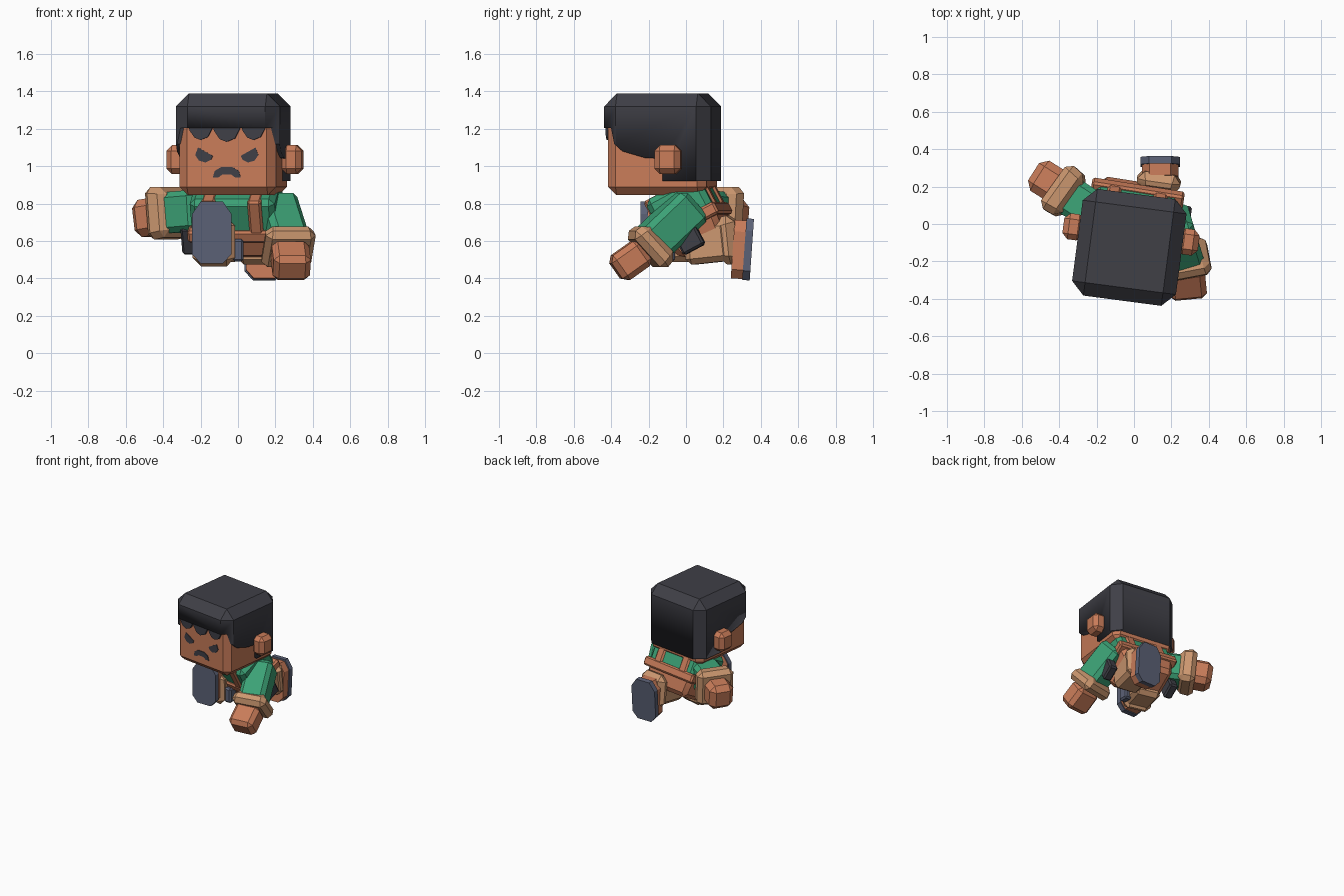
import bpy, bmesh, math
from mathutils import Matrix, Vector

if "Cube" in bpy.data.objects:
    bpy.data.objects.remove(bpy.data.objects["Cube"])


def material(name, rgb):
    m = bpy.data.materials.new(name)
    m.diffuse_color = (*rgb, 1)
    m.use_nodes = True
    m.node_tree.nodes["Principled BSDF"].inputs["Base Color"].default_value = m.diffuse_color
    return m


SKIN = material("warm brown", (0.58, 0.20, 0.10))
TAN = material("tan", (0.60, 0.31, 0.16))
GREEN = material("green", (0.045, 0.36, 0.18))
SLATE = material("slate", (0.105, 0.12, 0.18))
DARK = material("charcoal", (0.05, 0.05, 0.062))

T = Matrix.Translation
R = lambda deg, axis: Matrix.Rotation(math.radians(deg), 4, axis)


def finish(bm, name, matrix, mat):
    bmesh.ops.recalc_face_normals(bm, faces=bm.faces)
    me = bpy.data.meshes.new(name)
    bm.to_mesh(me)
    bm.free()
    me.transform(matrix)
    me.materials.append(mat)
    ob = bpy.data.objects.new(name, me)
    bpy.context.collection.objects.link(ob)
    bpy.ops.object.select_all(action='DESELECT')
    ob.select_set(True)
    bpy.context.view_layer.objects.active = ob
    bpy.ops.object.shade_smooth_by_angle(angle=math.radians(30))
    return ob


def block(name, center, size, mat, frame=Matrix(), bevel=0.02, taper=1.0):
    """Bevelled box; taper scales its lower (-z) end."""
    bm = bmesh.new()
    bmesh.ops.create_cube(bm, size=1)
    for v in bm.verts:
        k = taper if v.co.z < 0 else 1
        v.co = Vector((v.co.x * size[0] * k, v.co.y * size[1] * k, v.co.z * size[2]))
    if bevel:
        bmesh.ops.bevel(bm, geom=bm.edges[:], offset=bevel, segments=1, affect='EDGES')
    return finish(bm, name, frame @ T(center), mat)


def limb(name, p, q, w, h, mat, bevel=0.03, taper=1.0):
    """Bevelled box running from p to q."""
    p, q = Vector(p), Vector(q)
    d = q - p
    frame = T((p + q) / 2) @ d.to_track_quat('Z', 'Y').to_matrix().to_4x4()
    return block(name, (0, 0, 0), (w, h, d.length), mat, frame, bevel, taper)


def prism(name, pts, depth, mat, frame):
    """Outline in local xy, extruded evenly along local z."""
    bm = bmesh.new()
    lo = [bm.verts.new((x, y, -depth / 2)) for x, y in pts]
    hi = [bm.verts.new((x, y, depth / 2)) for x, y in pts]
    bm.faces.new(lo)
    bm.faces.new(hi)
    n = len(pts)
    for i in range(n):
        bm.faces.new((lo[i], lo[(i + 1) % n], hi[(i + 1) % n], hi[i]))
    return finish(bm, name, frame, mat)


FRONT = R(90, 'X')                                             # xy outline -> xz
SIDE = Matrix(((0, 0, 1), (1, 0, 0), (0, 1, 0))).to_4x4()      # xy outline -> yz

# Head with ears, turned slightly
HEAD = T((-0.025, -0.125, 0)) @ R(-7.5, 'Z')
block("head", (0, 0, 1.07), (0.52, 0.53, 0.45), SKIN, HEAD, 0.045)
for s, side in ((-1, "left"), (1, "right")):
    block(side + "_ear", (s * 0.31, 0.07, 1.035), (0.11, 0.14, 0.155), SKIN, HEAD, 0.03)

# Hair cap cut away around the face
hair = block("hair", (0, 0, 1.095), (0.56, 0.575, 0.59), DARK, HEAD, 0.07)
cut = prism("hair_cutter", [(-0.4, 1.205), (-0.245, 1.205), (-0.225, 1.12), (-0.18, 1.08),
                            (-0.06, 1.045), (0.035, 1.04), (0.035, 0.92), (0.4, 0.92),
                            (0.4, 0.7), (-0.4, 0.7)], 1, DARK, HEAD @ SIDE)
mod = hair.modifiers.new("cut", 'BOOLEAN')
mod.operation, mod.object, mod.solver = 'DIFFERENCE', cut, 'EXACT'
bpy.context.view_layer.objects.active = hair
bpy.ops.object.modifier_apply(modifier="cut")
bpy.data.objects.remove(cut)

# Scalloped fringe
for i, (x, w, dz) in enumerate(((-0.14, 0.065, 0.065), (0.0, 0.075, 0.075), (0.145, 0.065, 0.065))):
    prism(f"fringe_{i}", [(x - w, 1.22), (x - w * 0.9, 1.19), (x - w * 0.5, 1.205 - dz * 0.8),
                          (x, 1.205 - dz), (x + w * 0.6, 1.205 - dz * 0.75),
                          (x + w * 0.95, 1.2), (x + w, 1.22)],
          0.02, DARK, HEAD @ T((0, -0.272, 0)) @ FRONT)

# Frowning face plates
FACE = HEAD @ T((0, -0.266, 0)) @ FRONT
for s, side in ((-1, "left"), (1, "right")):
    prism(side + "_eye", [(s * x, z) for x, z in ((0.075, 1.055), (0.155, 1.10), (0.17, 1.06),
                                                  (0.15, 1.03), (0.115, 1.02), (0.085, 1.035))],
          0.008, DARK, FACE)
prism("mouth", [(-0.075, 0.94), (-0.065, 0.975), (-0.03, 0.995), (0.03, 0.995), (0.065, 0.975),
                (0.075, 0.94), (0.045, 0.94), (0.025, 0.955), (-0.025, 0.955), (-0.045, 0.94)],
      0.008, DARK, FACE)

# Torso leaning forward, with vest straps, belt and pouches
BODY = T((0, 0.045, 0.70)) @ R(-9, 'Z') @ R(28, 'X')
block("shirt", (0, 0, 0.09), (0.46, 0.32, 0.24), GREEN, BODY, 0.03)
block("hips", (0, 0, -0.075), (0.46, 0.32, 0.16), SKIN, BODY, 0.03, 0.85)
block("belt", (0, 0, 0), (0.50, 0.355, 0.07), SKIN, BODY, 0.012)
for s, side in ((-1, "left"), (1, "right")):
    block(side + "_strap", (s * 0.125, 0, 0.09), (0.075, 0.345, 0.25), SKIN, BODY, 0.012)
    block(side + "_pouch", (s * 0.265, -0.03, -0.07), (0.07, 0.13, 0.16), DARK, BODY, 0.012)
block("buckle", (0.0, -0.10, 0.55), (0.06, 0.08, 0.12), SLATE, bevel=0.012)

# Arms: sleeve, flared cuff, fist
limb("left_sleeve", (-0.19, 0.05, 0.765), (-0.36, 0.16, 0.75), 0.21, 0.22, GREEN)
limb("left_cuff", (-0.32, 0.135, 0.757), (-0.425, 0.21, 0.745), 0.29, 0.29, TAN, 0.035, 0.9)
limb("left_fist", (-0.38, 0.18, 0.74), (-0.53, 0.275, 0.715), 0.19, 0.2, SKIN, 0.04)
limb("right_sleeve", (0.2, 0.04, 0.80), (0.27, -0.19, 0.58), 0.20, 0.21, GREEN)
limb("right_cuff", (0.26, -0.145, 0.61), (0.275, -0.225, 0.535), 0.28, 0.27, TAN, 0.035, 0.9)
limb("right_fist", (0.275, -0.22, 0.55), (0.29, -0.375, 0.44), 0.2, 0.16, SKIN, 0.03)

# Legs: trouser, flared cuff, foot and sole; one kicks forward, one back
SOLE = [(-0.105, -0.115), (-0.06, -0.165), (0.06, -0.165), (0.105, -0.115),
        (0.105, 0.10), (0.06, 0.165), (-0.06, 0.165), (-0.105, 0.10)]
legs = (("left", (-0.08, 0.08, 0.60), (-0.14, -0.17, 0.595), 0.645, -1, 0),
        ("right", (0.10, 0.0, 0.58), (0.14, 0.28, 0.61), 0.555, 1, -4))
for side, hip, ankle, foot_z, s, tilt in legs:
    mid = Vector(hip).lerp(Vector(ankle), 0.6)
    limb(side + "_trouser", hip, ankle, 0.21, 0.22, TAN)
    limb(side + "_trouser_cuff", mid, ankle, 0.25, 0.28, TAN, 0.045, 0.85)
    pos = Vector((ankle[0], ankle[1] + s * 0.005, foot_z))
    frame = R(tilt, 'X') @ FRONT
    prism(side + "_foot", [(x * 0.93, y * 0.95) for x, y in SOLE], 0.07, SKIN, T(pos) @ frame)
    prism(side + "_sole", SOLE, 0.04, SLATE, T(pos + Vector((0, s * 0.047, 0))) @ frame)
